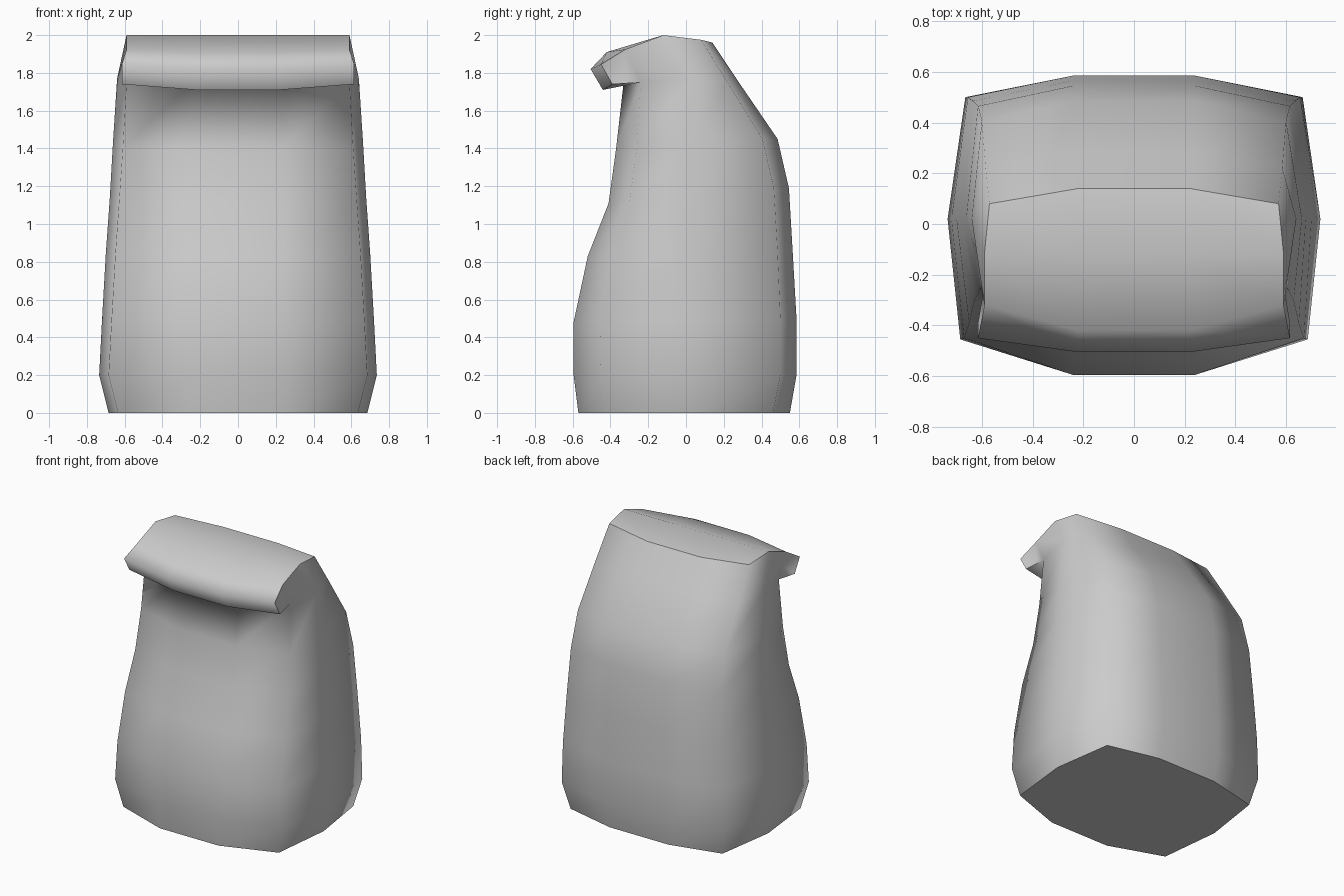
import bpy
import bmesh

cube = bpy.data.objects.get("Cube")
if cube:
    bpy.data.objects.remove(cube, do_unlink=True)

paper = bpy.data.materials.new("grey_paper")
paper.use_nodes = True
colour = (0.6, 0.6, 0.6, 1)
paper.diffuse_color = colour
paper.node_tree.nodes["Principled BSDF"].inputs["Base Color"].default_value = colour

bm = bmesh.new()


def row(centre, corner, mid_x=0.22):
    """Four points across the bag, right to left: corner, middle, middle, corner."""
    (cy, cz), (kx, ky, kz) = centre, corner
    return [bm.verts.new(p) for p in
            ((-kx, ky, kz), (-mid_x, cy, cz), (mid_x, cy, cz), (kx, ky, kz))]


def bridge(a, b):
    """Quads between two rows."""
    return [bm.faces.new((a[i], a[i + 1], b[i + 1], b[i])) for i in range(len(a) - 1)]


# Body sections: front y, z, corner x, y; side x, z; back y, z, corner x, y
sections = [
    (-.57, 0, .635, -.43, .685, 0, .55, 0, .62, .46),
    (-.595, .2, .685, -.455, .735, .2, .585, .2, .665, .5),
    (-.595, .48, .67, -.45, .72, .49, .585, .5, .655, .5),
    (-.52, .83, .65, -.39, .70, .84, .565, .85, .635, .485),
    (-.41, 1.11, .63, -.30, .678, 1.15, .545, 1.19, .615, .465),
    (-.37, 1.4, .61, -.26, .662, 1.43, .485, 1.45, .60, .405),
    (-.33, 1.75, .59, -.24, .64, 1.77, .28, 1.75, .585, .22),
]
rings = []
for fy, fz, fx, fcy, sx, sz, by, bz, bx, bcy in sections:
    front = row((fy, fz), (fx, fcy, fz), .24)
    left = bm.verts.new((sx, .02, sz))
    back = row((by, bz), (bx, bcy, bz), .24)
    right = bm.verts.new((-sx, .02, sz))
    rings.append(front + [left] + back[::-1] + [right])
for low, high in zip(rings, rings[1:]):
    bridge(low + low[:1], high + high[:1])
bottom = bm.faces.new(rings[0][::-1])

# Rolled top, from the back crease over to the lip and under to the front
top_ring = rings[-1]
front_edge, back_edge = top_ring[:4], top_ring[5:9][::-1]
crease = row((.14, 1.96), (.57, .08, 1.975))
ridge = row((-.12, 2), (.59, -.12, 2))
brow = row((-.42, 1.91), (.59, -.32, 1.925))
lip = row((-.505, 1.82), (.615, -.45, 1.845))
under = row((-.44, 1.71), (.615, -.39, 1.74))
roll = [back_edge, crease, ridge, brow, lip, under, front_edge]
for a, b in zip(roll, roll[1:]):
    bridge(a, b)

# Gusset sides and the hollow ends of the roll
for i, side, sign in ((0, top_ring[9], -1), (3, top_ring[4], 1)):
    hollow = bm.verts.new((sign * .57, -.33, 1.80))
    edge = [r[i] for r in roll]
    for a, b in zip(edge[:3], edge[1:4]):
        bm.faces.new((side, a, b))
    bm.faces.new((side, edge[3], edge[6]))
    for a, b in zip(edge[3:6], edge[4:7]):
        bm.faces.new((hollow, a, b))
    bm.faces.new((hollow, edge[6], edge[3]))

bmesh.ops.recalc_face_normals(bm, faces=bm.faces[:])
for face in bm.faces:
    face.smooth = True

# Crisp folds: base, back crease, underside of the lip and the roll ends
folds = [rings[0] + rings[0][:1], crease, under]
folds += [[r[i] for r in roll[1:]] for i in (0, 3)]
for line in folds:
    for a, b in zip(line, line[1:]):
        bm.edges.get((a, b)).smooth = False

mesh = bpy.data.meshes.new("paper_bag")
bm.to_mesh(mesh)
bm.free()
mesh.materials.append(paper)
bag = bpy.data.objects.new("paper_bag", mesh)
bpy.context.collection.objects.link(bag)
